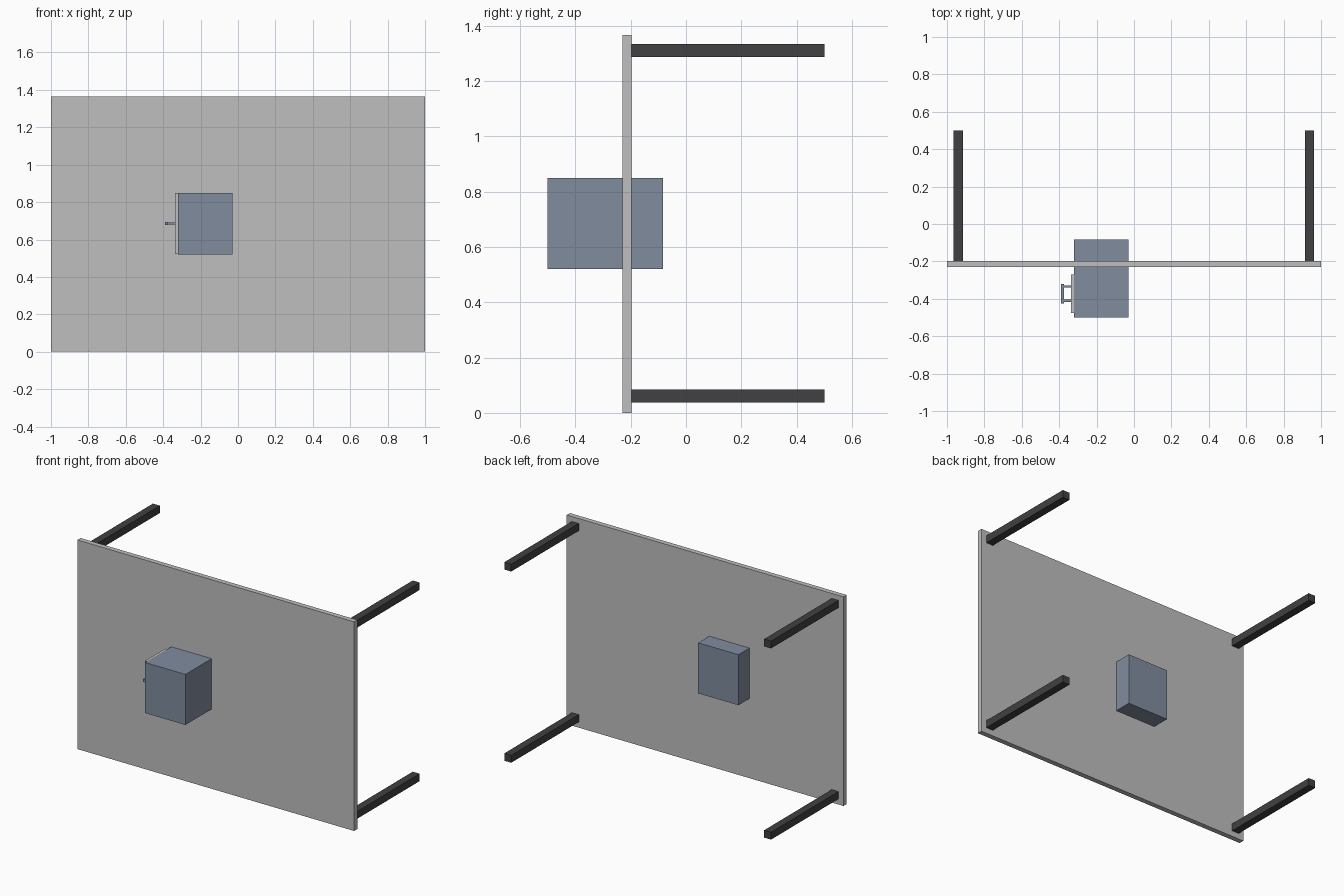
import bpy
from mathutils import Vector

old = bpy.data.objects.get("Cube")
if old:
    bpy.data.objects.remove(old, do_unlink=True)


def material(name, rgb):
    mat = bpy.data.materials.new(name)
    mat.use_nodes = True
    mat.diffuse_color = (*rgb, 1)
    mat.node_tree.nodes["Principled BSDF"].inputs["Base Color"].default_value = (*rgb, 1)
    return mat


def box(name, low, high, mat):
    low, high = Vector(low), Vector(high)
    bpy.ops.mesh.primitive_cube_add(size=1, location=(low + high) / 2)
    obj = bpy.context.object
    obj.name = name
    obj.scale = high - low
    bpy.ops.object.transform_apply(location=False, rotation=False, scale=True)
    obj.data.materials.append(mat)
    return obj


grey = material("light grey", (0.52, 0.52, 0.52))
dark = material("charcoal", (0.052, 0.052, 0.056))
blue = material("slate blue", (0.216, 0.265, 0.345))

# Upright panel
box("panel", (-1, -0.23, 0), (1, -0.197, 1.366), grey)

# Four legs reaching back from the corners
for side, x in (("right", -0.94), ("left", 0.938)):
    for level, z in (("lower", 0.061), ("upper", 1.31)):
        box(f"{level}_{side}_leg", (x - 0.025, -0.197, z - 0.024),
            (x + 0.025, 0.5, z + 0.024), dark)

# Cabinet passing through the panel, with its side door
box("cabinet", (-0.321, -0.5, 0.52), (-0.03, -0.083, 0.85), blue)
box("door", (-0.337, -0.477, 0.522), (-0.321, -0.271, 0.849), grey)

# Door handle: two posts and a grip
for name, y in (("front_handle_post", -0.41), ("back_handle_post", -0.334)):
    box(name, (-0.374, y - 0.006, 0.68), (-0.337, y + 0.006, 0.692), blue)
box("handle_grip", (-0.389, -0.425, 0.677), (-0.373, -0.32, 0.695), blue)
